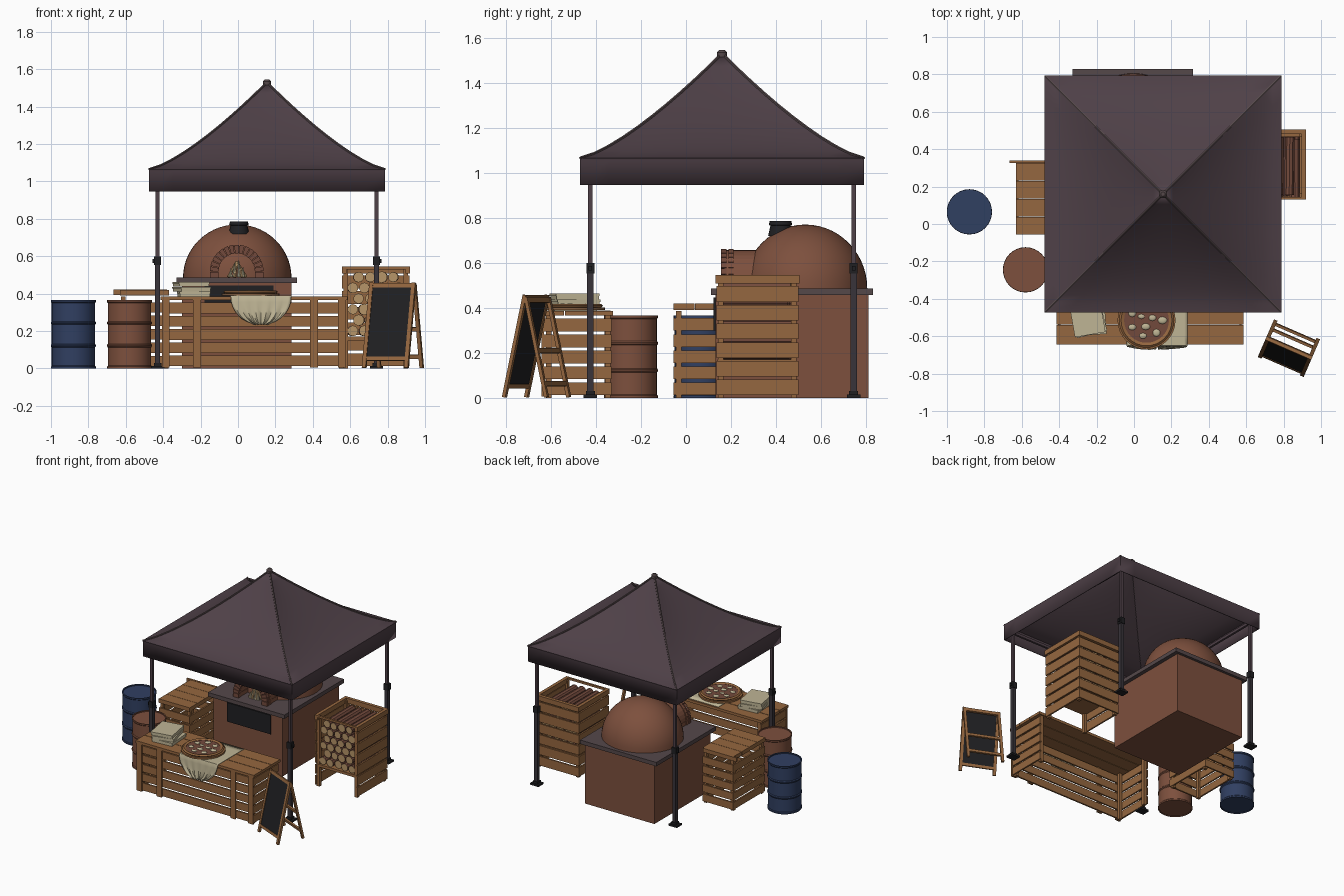
import bpy, bmesh, math, random
from mathutils import Matrix, Vector

if "Cube" in bpy.data.objects:
    bpy.data.objects.remove(bpy.data.objects["Cube"])
random.seed(4)

def material(name, r, g, b):
    m = bpy.data.materials.new(name)
    m.diffuse_color = (r, g, b, 1)
    m.use_nodes = True
    m.node_tree.nodes["Principled BSDF"].inputs["Base Color"].default_value = m.diffuse_color
    return m

PLUM = material("plum canvas", .078, .052, .064)
METAL = material("dark metal", .04, .034, .042)
WOOD = material("wood", .30, .135, .05)
CLAY = material("terracotta", .205, .08, .047)
BLUE = material("barrel blue", .03, .05, .12)
STONE = material("stone", .09, .065, .068)
BLACK = material("black", .014, .014, .016)
CREAM = material("cream", .52, .46, .30)
CUT = material("cut log", .47, .30, .14)
BARK = material("bark", .17, .068, .045)

def finish(name, bm, mats, smooth=False, matrix=None):
    me = bpy.data.meshes.new(name)
    bm.to_mesh(me)
    bm.free()
    for m in mats:
        me.materials.append(m)
    ob = bpy.data.objects.new(name, me)
    bpy.context.collection.objects.link(ob)
    if matrix:
        me.transform(matrix)
    if smooth:
        bpy.ops.object.select_all(action='DESELECT')
        ob.select_set(True)
        bpy.context.view_layer.objects.active = ob
        bpy.ops.object.shade_smooth_by_angle(angle=math.radians(35))
    return ob

def boxes(name, spec, mat, matrix=None):
    """One object from boxes given as (x0, x1, y0, y1, z0, z1)."""
    bm = bmesh.new()
    for x0, x1, y0, y1, z0, z1 in spec:
        mt = Matrix.Translation(((x0+x1)/2, (y0+y1)/2, (z0+z1)/2)) @ Matrix.Diagonal((x1-x0, y1-y0, z1-z0, 1))
        bmesh.ops.create_cube(bm, size=1, matrix=mt)
    return finish(name, bm, [mat], matrix=matrix)

def rods(name, spec, mats, segs=10, smooth=True):
    """Round rods (p, q, radius); end caps take the second material if given."""
    bm = bmesh.new()
    for p, q, r in spec:
        p, q = Vector(p), Vector(q)
        d = q - p
        mt = Matrix.Translation((p+q)/2) @ d.to_track_quat('Z', 'Y').to_matrix().to_4x4()
        bmesh.ops.create_cone(bm, cap_ends=True, segments=segs, radius1=r, radius2=r, depth=d.length, matrix=mt)
    for f in bm.faces:
        f.material_index = 1 if len(mats) > 1 and len(f.verts) == segs else 0
    return finish(name, bm, mats, smooth)

def lathe(name, profile, at, mat, segs=32, sy=1.0):
    """Spin an (r, z) profile round the z axis."""
    bm = bmesh.new()
    rings = []
    for r, z in profile:
        if r == 0:
            rings.append([bm.verts.new((0, 0, z))] * segs)
        else:
            rings.append([bm.verts.new((r*math.cos(k*math.tau/segs), sy*r*math.sin(k*math.tau/segs), z)) for k in range(segs)])
    for a, b in zip(rings, rings[1:]):
        for k in range(segs):
            n = (k+1) % segs
            bm.faces.new(list(dict.fromkeys((a[k], a[n], b[n], b[k]))))
    return finish(name, bm, [mat], True, Matrix.Translation(at))

# ---- canopy: four curved panels and a valance
CX, CY, H = .155, .16, .63
def roof_z(d):
    return 1.065 + .465 * (1-d)**1.35
bm, M, N, rings = bmesh.new(), 10, 14, []
for d, zz in [(1, .945), (1, 1.055), (1.006, 1.065)] + [(1 - .985*j/N, None) for j in range(1, N+1)]:
    ring = []
    for s in range(4):
        for k in range(M):
            w = 2*k/M - 1
            z = zz or roof_z(d) - .06*(1-w*w)*d*(1-d)
            ring.append(bm.verts.new(Matrix.Rotation(s*math.pi/2, 3, 'Z') @ Vector((d*H, w*d*H, z))))
    rings.append(ring)
for a, b in zip(rings, rings[1:]):
    for k in range(4*M):
        n = (k+1) % (4*M)
        bm.faces.new((a[k], a[n], b[n], b[k]))
canopy = finish("canopy", bm, [PLUM], True, Matrix.Translation((CX, CY, 0)))
mod = canopy.modifiers.new("thickness", 'SOLIDIFY')
mod.thickness = .006
ridge = []
for sx in (-1, 1):
    for sy in (-1, 1):
        pts = [(CX+sx*H*d, CY+sy*H*d, roof_z(d)) for d in [1-i/10 for i in range(11)]]
        ridge += [(p, q, .007) for p, q in zip(pts, pts[1:])]
rods("canopy_ridge_seams", ridge, [STONE], 6)
lathe("canopy_peak_cap", [(0, 1.515), (.022, 1.515), (.022, 1.535), (.012, 1.545), (0, 1.545)], (CX, CY, 0), STONE, 12)

# ---- canopy frame
upper, lower, sleeves, rails = [], [], [], []
for sx in (-1, 1):
    for sy in (-1, 1):
        x, y = CX+sx*.585, CY+sy*.585
        upper.append((x-.01, x+.01, y-.01, y+.01, .5, 1.06))
        lower.append((x-.014, x+.014, y-.014, y+.014, .01, .56))
        sleeves += [(x-.018, x+.018, y-.018, y+.018, .552, .6), (x-.035, x+.035, y-.03, y+.03, 0, .014),
                    (x-.02, x+.02, y-.02, y+.02, .014, .03), (x+sx*.016-.012, x+sx*.016+.012, y-.008, y+.008, .565, .585)]
    rails += [(CX-.585, CX+.585, CY+sx*.585-.008, CY+sx*.585+.008, .99, 1.01),
              (CX+sx*.585-.008, CX+sx*.585+.008, CY-.585, CY+.585, .99, 1.01)]
boxes("canopy_upper_legs", upper + rails, PLUM)
boxes("canopy_lower_legs", lower, METAL)
boxes("canopy_sleeves_and_feet", sleeves, BLACK)

# ---- pizza oven
boxes("oven_base", [(-.30, .285, .13, .81, 0, .458)], CLAY)
boxes("oven_slab", [(-.33, .315, .11, .83, .456, .486)], STONE)
boxes("oven_front_panel", [(-.18, .19, .122, .131, .30, .445)], BLACK)
lathe("oven_dome", [(.29*math.cos(a), .485+.285*math.sin(a)) for a in [i*math.pi/28 for i in range(14)]] + [(0, .77)],
      (-.004, .53, 0), CLAY, 48, .95)
lathe("oven_chimney", [(.055, .72), (.045, .765), (.052, .768), (.048, .785), (.03, .785), (.03, .765), (0, .765)], (.005, .42, 0), BLACK, 20)
def arch_blocks(name, r0, r1, y0, y1, count, gap, mat):
    bm = bmesh.new()
    def wedge(pts):
        lo = [bm.verts.new((x-.007, y0, z)) for x, z in pts]
        hi = [bm.verts.new((x-.007, y1, z)) for x, z in pts]
        bm.faces.new(lo)
        bm.faces.new(hi[::-1])
        for i in range(4):
            j = (i+1) % 4
            bm.faces.new((lo[j], lo[i], hi[i], hi[j]))
    for k in range(count):
        a, b = math.pi*(k+gap)/count, math.pi*(k+1-gap)/count
        wedge([(r*math.cos(t), .518+r*math.sin(t)) for r, t in ((r0, a), (r1, a), (r1, b), (r0, b))])
    for s in (-1, 1):
        wedge([(s*r0, .486), (s*r1, .486), (s*r1, .516), (s*r0, .516)])
    bmesh.ops.recalc_face_normals(bm, faces=bm.faces)
    finish(name, bm, [mat])
arch_blocks("oven_mouth_arch", .1, .139, .17, .32, 16, 0, CLAY)
arch_blocks("oven_mouth_bricks", .097, .144, .155, .18, 15, .07, BARK)
arch_blocks("oven_mouth_rear_bricks", .1, .144, .188, .21, 15, .07, CLAY)
rods("oven_fire_logs", [((-.007+.05*math.cos(a), .225+.03*math.sin(a), .488), (-.007, .225, .57), .008)
     for a in [i*math.tau/7 for i in range(7)]], [CUT], 8)
bm = bmesh.new()
for dx, h in ((-.032, .05), (-.012, .085), (.012, .1), (.034, .06)):
    bmesh.ops.create_cone(bm, segments=8, radius1=.011, radius2=0, depth=h, matrix=Matrix.Translation((dx-.007, .205, .488+h/2)))
finish("oven_flames", bm, [CREAM], True)

# ---- slatted wooden pieces
def slats(z0, z1, n, gap):
    p = (z1-z0)/n
    return [(z0+i*p, z0+(i+1)*p-gap) for i in range(n)]
def posts(x0, x1, y0, y1, z1, w=.024):
    return [(x, x+w, y, y+w, 0, z1) for x in (x0, x1-w) for y in (y0, y1-w)]

# counter: slatted front and ends, open at the back
c = posts(-.395, .565, -.622, -.335, .366)
for z0, z1 in slats(.012, .366, 5, .014):
    c += [(-.40, .57, -.632, -.62, z0, z1), (-.405, -.393, -.63, -.33, z0, z1), (.563, .575, -.63, -.33, z0, z1)]
c += [(x, x+.042, -.642, -.631, .005, .366) for x in (-.407, -.24, .385, .535)]
boxes("counter_body", c, WOOD)
boxes("counter_top", [(-.415, .585, -.645+i*.108, -.541+i*.108, .365, .385) for i in range(3)], WOOD)

# side crate table
c = posts(-.625, -.375, -.045, .32, .386)
for z0, z1 in slats(.012, .37, 5, .016):
    c += [(x, x+.012, -.055, .33, z0, z1) for x in (-.63, -.382)]
    c += [(-.625, -.375, .318, .33, z0, z1)]
    c += [(-.625, -.375, -.055, -.043, z0, z1)]
boxes("side_crate", c, WOOD)
boxes("side_crate_top", [(-.632, -.37, -.055+i*.0955, .038+i*.0955, .39, .42) for i in range(4)]
      + [(-.665, -.38, .325, .34, .392, .422)], WOOD)

# firewood crate, open at the front and top
c = posts(.565, .91, .142, .49, .53)
for z0, z1 in slats(.012, .51, 6, .014):
    c += [(x, x+.012, .135, .497, z0, z1) for x in (.557, .905)] + [(.56, .915, .488, .5, z0, z1)]
c += [(.555, .58, .13, .505, .508, .545), (.895, .92, .13, .505, .508, .545), (.555, .92, .48, .505, .508, .545),
      (.555, .92, .13, .145, .53, .545), (.565, .91, .14, .49, .15, .17)]
boxes("firewood_crate", c, WOOD)
logs = []
for row in range(6):
    for k in range(5 - row % 2):
        x, z = .614 + k*.0615 + (row % 2)*.031, .201 + row*.0575
        y = .15 + random.uniform(-.008, .01)
        logs.append(((x, y, z), (x+random.uniform(-.004, .004), y+.31, z), random.uniform(.027, .031)))
rods("firewood_logs", logs, [BARK, CUT], 10)

# ---- barrels
def barrel(name, at, mat):
    p = [(0, .004), (.112, .004), (.112, 0), (.12, 0), (.12, .01), (.116, .015)]
    for z in (.122, .243):
        p += [(.116, z-.009), (.121, z-.003), (.121, z+.003), (.116, z+.009)]
    lathe(name, p + [(.116, .35), (.12, .355), (.12, .365), (.112, .365), (.112, .357), (0, .357)], at, mat)
barrel("blue_barrel", (-.88, .065, 0), BLUE)
barrel("brown_barrel", (-.58, -.245, 0), CLAY)

# ---- folding chalkboard
place = Matrix.Translation((.828, -.664, 0)) @ Matrix.Rotation(math.radians(-23.5), 4, 'Z')
def lean(side):
    return place @ Matrix.Translation((0, side*.102, .003)) @ Matrix.Rotation(side*math.radians(12.5), 4, 'X')
boxes("chalkboard_front_frame", [(-.134, -.112, -.008, .008, 0, .465), (.112, .134, -.008, .008, 0, .465),
      (-.112, .112, -.007, .007, .44, .463), (-.112, .112, -.007, .007, .04, .06)], WOOD, lean(-1))
boxes("chalkboard_panel", [(-.112, .112, -.004, .004, .06, .44)], BLACK, lean(-1))
boxes("chalkboard_back_frame", [(-.134, -.114, -.008, .008, 0, .455), (.114, .134, -.008, .008, 0, .455),
      (-.114, .114, -.007, .007, .43, .453), (-.114, .114, -.007, .007, .20, .222), (-.114, .114, -.007, .007, .05, .072)], WOOD, lean(1))

# ---- cloth, pizza and boxes on the counter
bm, rows, K = bmesh.new(), [], 20
path = [(-.335 - i*.0525, .389, 1) for i in range(7)]
path += [(-.655, .385-.15*i/10, math.sqrt(1-(i/10.3)**2)) for i in range(1, 11)]
for y, z, w in path:
    hang = max(0, .385-z)
    rows.append([bm.verts.new((.123+.162*w*(2*k/K-1), y-.06*hang*(1+math.sin(k*1.7)), z)) for k in range(K+1)])
for a, b in zip(rows, rows[1:]):
    for k in range(K):
        bm.faces.new((a[k], b[k], b[k+1], a[k+1]))
cloth = finish("table_cloth", bm, [CREAM], True)
cloth.modifiers.new("thickness", 'SOLIDIFY').thickness = .004
PZ = (.067, -.515, 0)
lathe("pizza_board", [(0, .39), (.155, .39), (.155, .402), (0, .402)], PZ, WOOD)
lathe("pizza_crust", [(.14, .402), (.146, .41), (.136, .418), (.12, .412), (.12, .402)], PZ, WOOD)
lathe("pizza_sauce", [(.125, .402), (.124, .41), (0, .411)], PZ, BARK)
bm = bmesh.new()
for k in range(10):
    a, r = (k*math.tau/7, .085) if k < 7 else (k*math.tau/3+.4, .034)
    mt = Matrix.Translation((PZ[0]+r*math.cos(a), PZ[1]+r*math.sin(a), .412)) @ Matrix.Diagonal((1, random.uniform(.7, 1), .3, 1))
    bmesh.ops.create_uvsphere(bm, u_segments=10, v_segments=6, radius=random.uniform(.018, .025), matrix=mt)
finish("pizza_cheese", bm, [CREAM], True)
for i, (dx, turn) in enumerate(((.012, 4), (0, 14), (-.003, 10))):
    boxes(f"pizza_box_{i+1}", [(-.08, .08, -.095, .095, 0, .017), (-.083, .083, -.098, .098, .015, .025)], CREAM,
          Matrix.Translation((-.248+dx, -.495, .386+i*.026)) @ Matrix.Rotation(math.radians(turn), 4, 'Z'))
